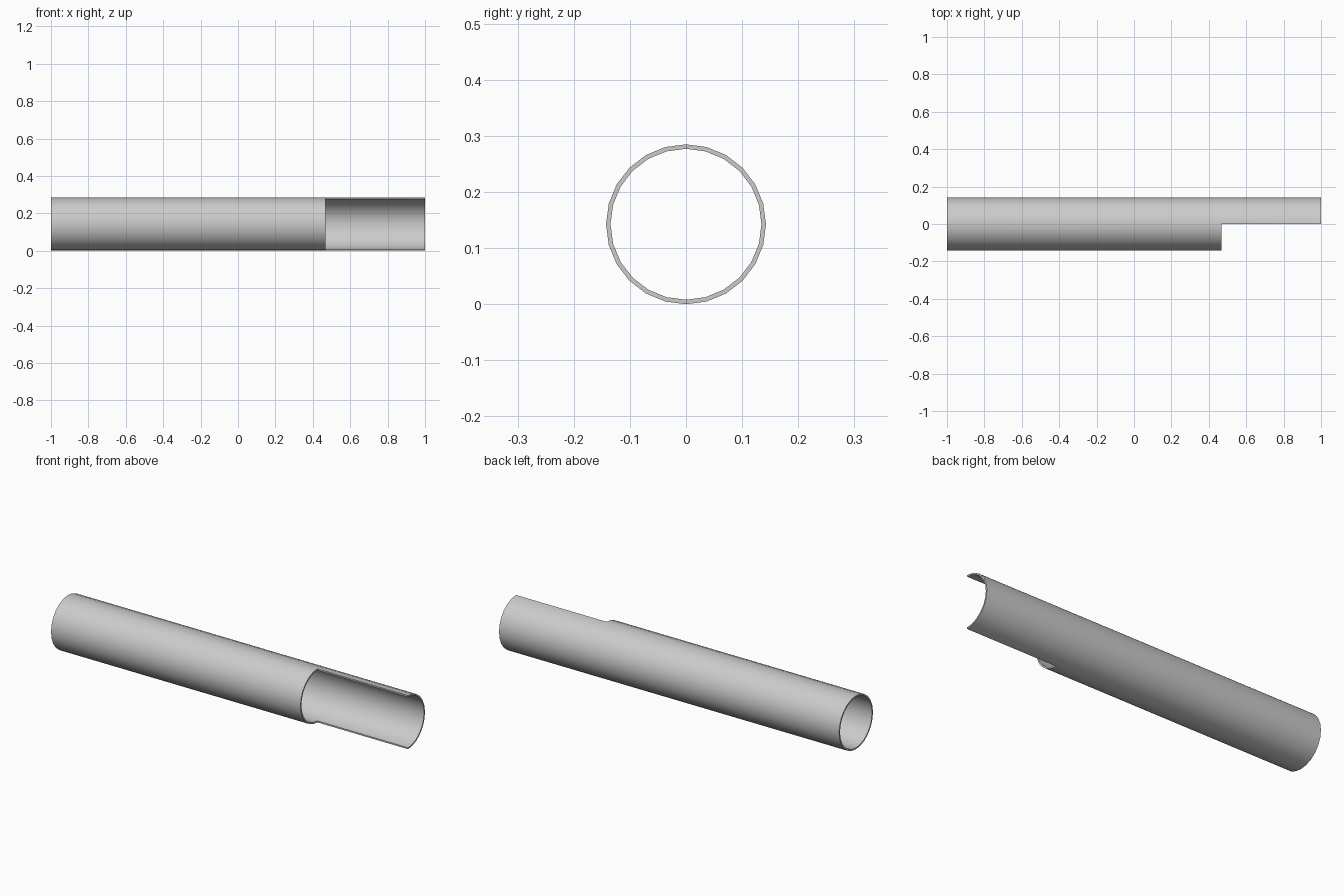
import bpy, bmesh, math

if "Cube" in bpy.data.objects:
    bpy.data.objects.remove(bpy.data.objects["Cube"])

SIDES = 24
R_OUT, R_IN = 0.1425, 0.1345
STATIONS = [-1.0, 0.467, 1.0]   # open end, notch shoulder, open end

bm = bmesh.new()


def ring(x, r):
    # index 0 is the top, first half of the ring lies on the back (+y) side
    return [bm.verts.new((x, r * math.sin(2 * math.pi * i / SIDES),
                          R_OUT + r * math.cos(2 * math.pi * i / SIDES)))
            for i in range(SIDES)]


outer = [ring(x, R_OUT) for x in STATIONS]
inner = [ring(x, R_IN) for x in STATIONS]
half = SIDES // 2


def rim(s, i):
    j = (i + 1) % SIDES
    bm.faces.new((outer[s][i], outer[s][j], inner[s][j], inner[s][i]))


# Walls: full tube up to the shoulder, back half only beyond it
for s, count in ((0, SIDES), (1, half)):
    for i in range(count):
        j = (i + 1) % SIDES
        for wall in (outer, inner):
            bm.faces.new((wall[s][i], wall[s][j], wall[s + 1][j], wall[s + 1][i]))

# End rims and the notch shoulder
for i in range(SIDES):
    rim(0, i)
for i in range(half):
    rim(2, i)
for i in range(half, SIDES):
    rim(1, i)

# Long cut edges of the half shell
for i in (0, half):
    bm.faces.new((outer[1][i], outer[2][i], inner[2][i], inner[1][i]))

# Unused front half of the last ring
bmesh.ops.delete(bm, geom=[v for v in bm.verts if not v.link_faces], context='VERTS')
bmesh.ops.recalc_face_normals(bm, faces=bm.faces[:])

mesh = bpy.data.meshes.new("notched_tube")
bm.to_mesh(mesh)
bm.free()
tube = bpy.data.objects.new("notched_tube", mesh)
bpy.context.collection.objects.link(tube)
bpy.context.view_layer.objects.active = tube
tube.select_set(True)
bpy.ops.object.shade_smooth_by_angle(angle=math.radians(30))
